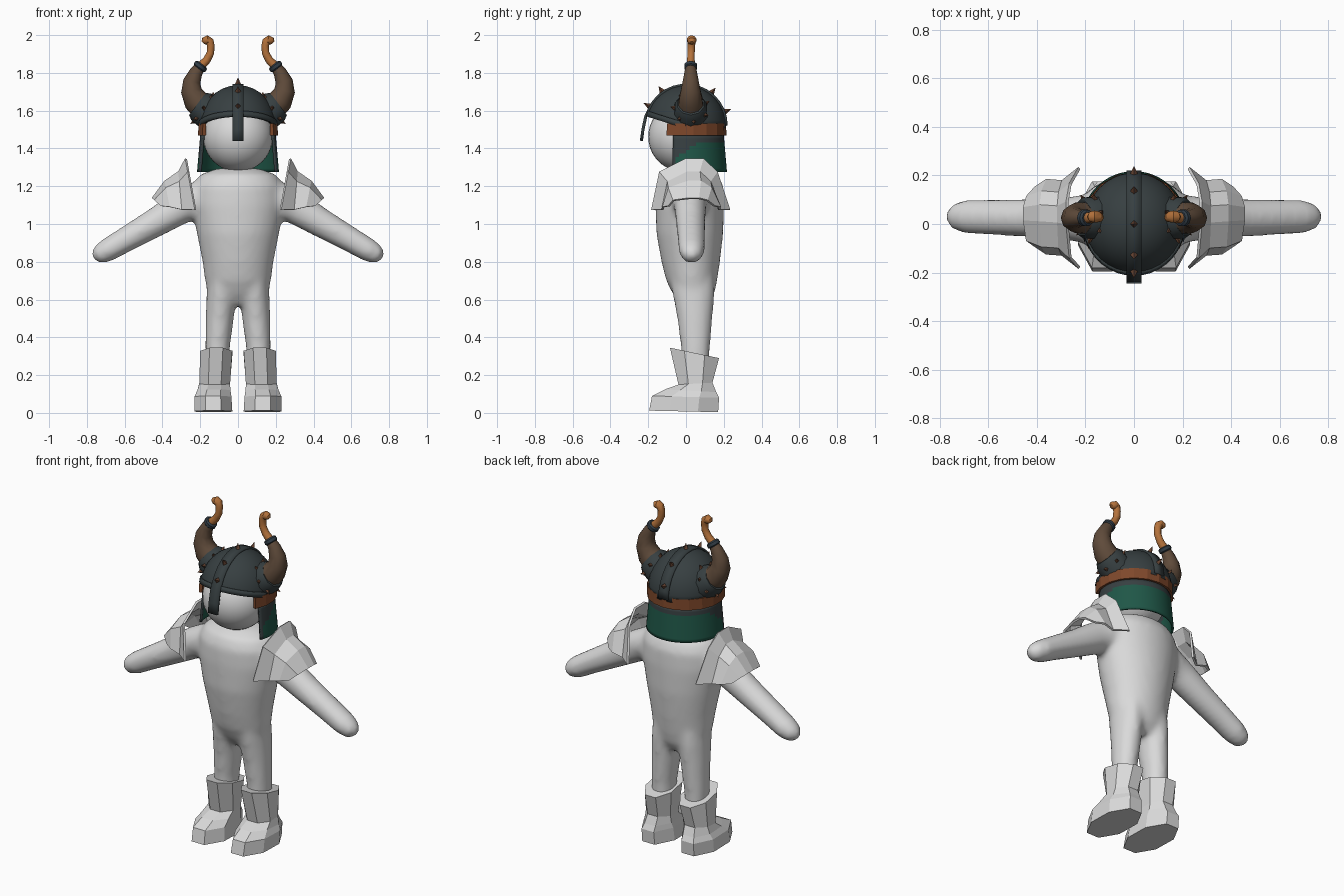
import bpy, bmesh
from math import sin, cos, pi, radians
from mathutils import Vector

if "Cube" in bpy.data.objects:
    bpy.data.objects.remove(bpy.data.objects["Cube"])


def material(name, rgb):
    m = bpy.data.materials.new(name)
    m.diffuse_color = (*rgb, 1)
    m.use_nodes = True
    m.node_tree.nodes["Principled BSDF"].inputs["Base Color"].default_value = m.diffuse_color
    return m


GREY = material("light_grey", (0.7, 0.7, 0.7))
IRON = material("dark_iron", (0.038, 0.05, 0.053))
GREEN = material("green_cloth", (0.014, 0.095, 0.064))
LEATHER = material("brown_leather", (0.21, 0.065, 0.024))
HORN = material("horn_brown", (0.115, 0.07, 0.043))
COPPER = material("copper", (0.46, 0.17, 0.045))
STUD = material("stud_brown", (0.14, 0.06, 0.033))
STEEL = material("blue_steel", (0.03, 0.045, 0.06))


def finish(name, bm, mats, smooth=None, mirror=False, thick=0):
    bmesh.ops.recalc_face_normals(bm, faces=bm.faces[:])
    me = bpy.data.meshes.new(name)
    bm.to_mesh(me)
    bm.free()
    ob = bpy.data.objects.new(name, me)
    bpy.context.collection.objects.link(ob)
    for m in mats:
        me.materials.append(m)
    if smooth:
        bpy.ops.object.select_all(action='DESELECT')
        bpy.context.view_layer.objects.active = ob
        ob.select_set(True)
        bpy.ops.object.shade_smooth_by_angle(angle=radians(smooth))
    if thick:
        mod = ob.modifiers.new("thickness", 'SOLIDIFY')
        mod.thickness, mod.offset = thick, 0
    if mirror:
        ob.modifiers.new("mirror", 'MIRROR')
    return ob


def loft(bm, rings, closed=True, caps=True):
    vs = [[bm.verts.new(p) for p in r] for r in rings]
    n = len(vs[0])
    for a, b in zip(vs, vs[1:]):
        for i in range(n if closed else n - 1):
            j = (i + 1) % n
            bm.faces.new((a[i], a[j], b[j], b[i]))
    if closed and caps:
        bm.faces.new(vs[0])
        bm.faces.new(vs[-1])


def tube(bm, pts, n=20, sx=1):
    """Sections (x, y, z, side radius, depth radius) along a path in the xz plane."""
    c = [Vector((sx * p[0], p[1], p[2])) for p in pts]
    rings = []
    for i, p in enumerate(pts):
        t = c[min(i + 1, len(c) - 1)] - c[max(i - 1, 0)]
        t.y = 0
        side = Vector((0, 1, 0)).cross(t.normalized())
        rings.append([c[i] + side * p[3] * cos(2 * pi * k / n)
                      + Vector((0, p[4] * sin(2 * pi * k / n), 0)) for k in range(n)])
    loft(bm, rings)


# Body: torso, legs and arms blended into one skin
bm = bmesh.new()
tube(bm, [(0, .045, .57, .11, .07), (0, .04, .63, .16, .11), (0, .03, .7, .175, .135),
          (0, .025, .8, .188, .155), (0, .02, .95, .218, .177), (0, .02, 1.1, .245, .182),
          (0, .02, 1.2, .24, .178), (0, .02, 1.26, .205, .15), (0, .02, 1.295, .11, .08)], 32)
for s in (-1, 1):
    tube(bm, [(.11, .05, .15, .06, .07), (.108, .05, .35, .066, .078), (.097, .047, .5, .075, .094),
              (.087, .04, .63, .08, .112), (.08, .03, .75, .08, .12)], 20, s)
    tube(bm, [(.14, .02, 1.16, .1, .11), (.3, .022, 1.09, .09, .085), (.45, .025, 1.0, .077, .078),
              (.6, .028, .915, .067, .073), (.69, .03, .862, .063, .07), (.74, .03, .835, .05, .055),
              (.768, .03, .82, .02, .02)], 20, s)
body = finish("body", bm, [GREY])
rm = body.modifiers.new("blend", 'REMESH')
rm.mode, rm.voxel_size, rm.use_smooth_shade = 'VOXEL', .016, True
sm = body.modifiers.new("soften", 'SMOOTH')
sm.factor, sm.iterations = .5, 10

# Head
bm = bmesh.new()
bmesh.ops.create_uvsphere(bm, u_segments=32, v_segments=20, radius=.185)
bmesh.ops.translate(bm, verts=bm.verts[:], vec=(0, -.015, 1.462))
finish("head", bm, [GREY], 60)

# Shoulder guards: angular arches stepping outward from a raised collar
ARCH = [(-1, 0), (-.8, .74), (-.12, 1), (.32, 1), (.68, .74), (1, 0)]
bm = bmesh.new()
loft(bm, [[(xb + (xt - xb) * h, cy + hy * u, zb + (zt - zb) * h) for u, h in ARCH]
          for xb, xt, cy, hy, zb, zt in [
              (.225, .275, .025, .205, 1.075, 1.345), (.295, .312, .025, .15, 1.075, 1.275),
              (.36, .385, .03, .15, 1.09, 1.225), (.405, .452, .03, .12, 1.095, 1.135)]], closed=False)
finish("shoulder_guard", bm, [GREY], mirror=True, thick=.012)

# Boots: eight-sided sections, front and back heights differ
bm = bmesh.new()
rings = []
for zf, zb, y0, y1, x0, x1 in [(.012, .004, -.195, .17, .03, .23), (.09, .08, -.18, .175, .035, .23),
                               (.125, .11, -.11, .16, .04, .215), (.15, .16, -.04, .14, .042, .205),
                               (.345, .29, -.085, .175, .03, .2)]:
    ring = []
    for k in range(8):
        a = (k + .5) * pi / 4
        u, v = cos(a) / cos(pi / 8), sin(a) / cos(pi / 8)
        ring.append(((x0 + x1) / 2 + u * (x1 - x0) / 2, (y0 + y1) / 2 + v * (y1 - y0) / 2,
                     zf + (zb - zf) * (v + 1) / 2))
    rings.append(ring)
loft(bm, rings)
finish("boot", bm, [GREY], mirror=True)


# Helmet dome: lower edge rises over the brow
def dome_point(az, el, k=1.0):
    return (.196 * k * sin(az) * cos(el), -.205 * k * cos(az) * cos(el), 1.52 + .208 * k * sin(el))


bm = bmesh.new()
rings = []
for j in range(9):
    ring = []
    for i in range(32):
        az = 2 * pi * i / 32
        low = .3 * max(0, cos(az)) - .06
        ring.append(dome_point(az, low + (pi / 2 - .02 - low) * j / 8))
    rings.append(ring)
loft(bm, rings, caps=False)
bmesh.ops.contextual_create(bm, geom=[e for e in bm.edges if e.is_boundary and e.verts[0].co.z > 1.7])
finish("helmet_dome", bm, [IRON], 35, thick=.014)

# Raised brow rim
bm = bmesh.new()
loft(bm, [[dome_point(az, .3 * max(0, cos(az)) + d, 1.035) for az in
           [radians(a) for a in range(-90, 91, 10)]] for d in (-.07, .07)], closed=False)
finish("brow_rim", bm, [IRON], 35, thick=.014)

# Crest strip running into the nose guard
path = [(-.236, 1.44), (-.228, 1.5), (-.213, 1.57)]
path += [(-.213 * cos(e), 1.52 + .215 * sin(e)) for e in [radians(a) for a in range(24, 181, 12)]]
bm = bmesh.new()
loft(bm, [[(-.03, y, z), (.03, y, z)] for y, z in path], closed=False)
finish("crest_and_nose_guard", bm, [IRON], 35, thick=.016)

# Studs on the crest
bm = bmesh.new()


def stud(pos, normal, r=.02, depth=.045):
    rot = Vector(normal).to_track_quat('Z', 'Y').to_matrix().to_4x4()
    rot.translation = Vector(pos)
    bmesh.ops.create_cone(bm, segments=4, radius1=r, radius2=0, depth=depth, cap_ends=True, matrix=rot)


for deg in (28, 55, 90, 128, 160):
    e = radians(deg)
    stud((0, -.232 * cos(e), 1.52 + .234 * sin(e)), (0, -cos(e), sin(e)))
finish("crest_studs", bm, [STUD])

# Studs around the horn collars
bm = bmesh.new()
axis, centre = Vector((.81, 0, .58)), Vector((.185, .025, 1.613))
for k in range(7):
    a = 2 * pi * k / 7 + .4
    d = Vector((0, 1, 0)) * cos(a) + Vector((-.58, 0, .81)) * sin(a)
    stud(centre + d * .092, d + axis * .4, .017, .036)
finish("collar_studs", bm, [STUD], mirror=True)

# Horns: iron collar, brown shaft, steel ring and curled copper tip
for name, mat, pts in [
    ("horn_collar", IRON, [(.13, .025, 1.573, .094, .094), (.195, .025, 1.62, .088, .088),
                           (.215, .025, 1.635, .073, .073)]),
    ("horn_shaft", HORN, [(.17, .025, 1.605, .075, .07), (.225, .025, 1.655, .066, .066),
                          (.247, .025, 1.705, .055, .055), (.244, .025, 1.755, .046, .044),
                          (.222, .025, 1.803, .035, .034), (.193, .025, 1.842, .026, .025)]),
    ("horn_ring", STEEL, [(.208, .025, 1.822, .03, .03), (.204, .025, 1.827, .038, .036),
                          (.194, .025, 1.841, .037, .035), (.19, .025, 1.846, .028, .028)]),
    ("horn_tip", COPPER, [(.198, .025, 1.835, .024, .024), (.165, .026, 1.868, .021, .021),
                          (.146, .027, 1.905, .02, .02), (.144, .028, 1.945, .02, .021),
                          (.15, .03, 1.967, .022, .023), (.163, .03, 1.974, .025, .026),
                          (.178, .03, 1.968, .021, .022), (.186, .03, 1.96, .01, .01)]),
]:
    bm = bmesh.new()
    tube(bm, pts, 10)
    finish(name, bm, [mat], 40, mirror=True)


# Band and neck curtain wrap the back of the helmet
def wrap(levels, span, n):
    bm = bmesh.new()
    loft(bm, [[(r * sin(a), r * cos(a), z) for a in [radians(span * (2 * i / n - 1)) for i in range(n + 1)]]
              for z, r in levels], closed=False)
    return bm


finish("helmet_band", wrap([(1.468, .205), (1.532, .203)], 119, 12), [LEATHER], thick=.018)

bm = wrap([(1.275 + .0195 * j, .211 - .0017 * j) for j in range(11)], 110, 44)
for f in bm.faces:
    c = f.calc_center_median()
    az = abs(Vector((0, 1)).angle(Vector((c.x, c.y)))) * 180 / pi
    edge = 1.44 - .1 * max(0, (az - 60) / 45) ** 1.5
    f.material_index = 1 if c.z > edge or az > 105 else 0
finish("neck_curtain", bm, [GREEN, IRON], 35, thick=.012)
